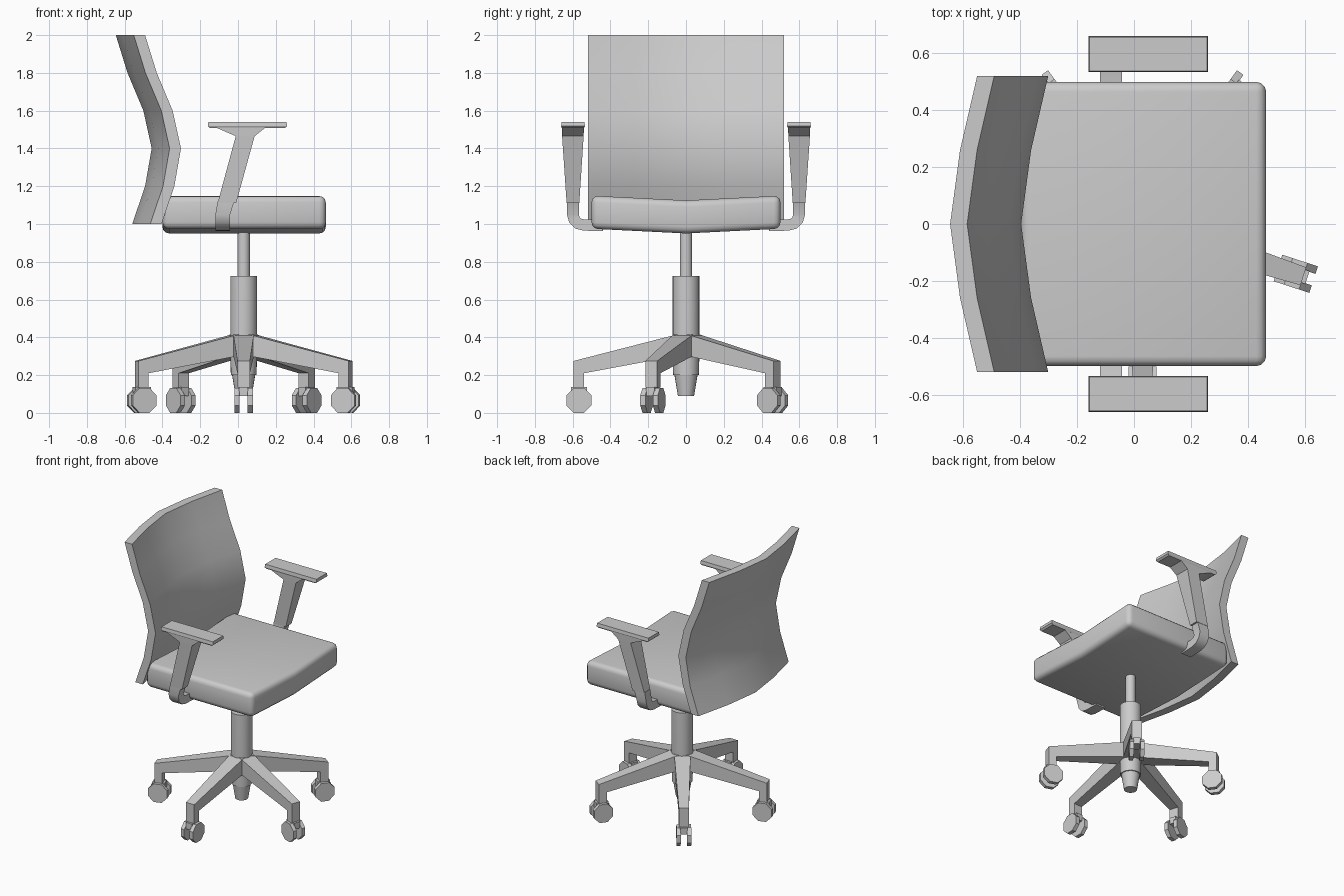
import bpy, bmesh, math
from mathutils import Matrix, Vector

if "Cube" in bpy.data.objects:
    bpy.data.objects.remove(bpy.data.objects["Cube"])

HUB_X = 0.03


def finish(name, bm, smooth=None):
    """Turn a bmesh into a named object, optionally smooth by angle (degrees)."""
    bmesh.ops.recalc_face_normals(bm, faces=bm.faces)
    me = bpy.data.meshes.new(name)
    bm.to_mesh(me)
    bm.free()
    ob = bpy.data.objects.new(name, me)
    bpy.context.collection.objects.link(ob)
    if smooth:
        bpy.ops.object.select_all(action='DESELECT')
        ob.select_set(True)
        bpy.context.view_layer.objects.active = ob
        bpy.ops.object.shade_smooth_by_angle(angle=math.radians(smooth))
    return ob


def loft(rings):
    """Join closed rings of points with side faces and cap both ends."""
    bm = bmesh.new()
    vs = [[bm.verts.new(p) for p in ring] for ring in rings]
    n = len(vs[0])
    for a, b in zip(vs, vs[1:]):
        for i in range(n):
            j = (i + 1) % n
            bm.faces.new((a[i], a[j], b[j], b[i]))
    bm.faces.new(vs[0])
    bm.faces.new(vs[-1])
    return bm


def rect(z, x0, x1, y0, y1):
    return [(x0, y0, z), (x1, y0, z), (x1, y1, z), (x0, y1, z)]


def lathe(name, profile, seg=24):
    rings = [[(HUB_X + r * math.cos(2 * math.pi * i / seg),
               r * math.sin(2 * math.pi * i / seg), z) for i in range(seg)]
             for r, z in profile]
    return finish(name, loft(rings), 30)


# Backrest: S-curved in height, bowed in plan
back = [(1.0, -0.405), (1.2, -0.337), (1.4, -0.302), (1.6, -0.346),
        (1.8, -0.43), (2.0, -0.492)]
cols = [(-0.52, 0), (-0.26, -0.06), (0, -0.095), (0.26, -0.06), (0.52, 0)]
rings = []
for y, dx in cols:
    front = [(x + dx, y, z) for z, x in back]
    rear = [(x + dx - 0.06, y, z) for z, x in reversed(back)]
    rings.append(front + rear)
bm = loft(rings)
# split the end caps into quads so they stay clean
for s in (-0.52, 0.52):
    bm.verts.ensure_lookup_table()
    base = 0 if s < 0 else 12 * 4
    for i in range(1, 5):
        bmesh.ops.connect_verts(bm, verts=[bm.verts[base + i], bm.verts[base + 11 - i]])
finish("backrest", bm, 35)

# Seat cushion with a shallow V across its width and rounded edges
bm = loft([[(-0.4, y, z), (0.465, y, z), (0.465, y, z + 0.175), (-0.4, y, z + 0.175)]
           for y, z in ((-0.5, 0.975), (0, 0.95), (0.5, 0.975))])
bm.normal_update()
bmesh.ops.recalc_face_normals(bm, faces=bm.faces)
sharp = [e for e in bm.edges if e.calc_face_angle() > 0.5]
bmesh.ops.bevel(bm, geom=sharp, offset=0.035, segments=3, profile=0.5, affect='EDGES')
finish("seat", bm, 40)

# Gas lift column
lathe("lift_piston", [(0.033, 0.6), (0.033, 0.97)])
lathe("lift_sleeve", [(0.043, 0.09), (0.061, 0.2), (0.068, 0.2), (0.071, 0.3), (0.071, 0.725)])

# Five-star base with twin-wheel casters
leg = [(0.03, 0.42, 0.055), (0.595, 0.275, 0.033), (0.595, 0.135, 0.033),
       (0.54, 0.135, 0.033), (0.54, 0.21, 0.033), (0.03, 0.305, 0.055)]
for k in range(5):
    place = Matrix.Translation((HUB_X, 0, 0)) @ Matrix.Rotation(math.radians(-90 + 72 * k), 4, 'Z')
    bm = loft([[place @ Vector((r, s * w, z)) for r, z, w in leg] for s in (-1, 1)])
    finish(f"base_leg_{k + 1}", bm)
    bm = loft([[place @ Vector(p) for p in rect(z, 0.525, 0.61, -0.024, 0.024)]
               for z in (0.09, 0.137)])
    finish(f"caster_fork_{k + 1}", bm)
    for n, (y0, y1) in enumerate(((-0.049, -0.021), (0.021, 0.049))):
        rad = 0.066 / math.cos(math.pi / 8)
        angs = [math.pi / 8 + i * math.pi / 4 for i in range(8)]
        bm = loft([[place @ Vector((0.567 + rad * math.cos(a), y, 0.066 + rad * math.sin(a)))
                    for a in angs] for y in (y0, y1)])
        finish(f"caster_wheel_{k + 1}_{n + 1}", bm)

# Armrests: curved bracket under the seat, leaning stem, flat pad
for s, side in ((-1, "right"), (1, "left")):
    # bracket path as (inner y, inner z, outer y, outer z)
    arc = [math.radians(a) for a in (-90, -60, -30, 0)]
    inner = [(0.44, 1.02)] + [(0.543 + 0.024 * math.cos(a), 1.049 + 0.024 * math.sin(a)) for a in arc]
    outer = [(0.44, 0.962)] + [(0.543 + 0.087 * math.cos(a), 1.049 + 0.084 * math.sin(a)) for a in arc]
    rings = [[(-0.12, s * a, b), (-0.042, s * a, b), (-0.042, s * c, d), (-0.12, s * c, d)]
             for (a, b), (c, d) in zip(inner, outer)]
    rings.append([(x, s * y, 1.12) for x, y in
                  ((-0.108, 0.567), (-0.02, 0.567), (-0.02, 0.63), (-0.108, 0.63))])
    finish(f"arm_bracket_{side}", loft(rings), 35)

    def y(lo, hi):
        return s * lo, s * hi
    finish(f"arm_stem_{side}", loft([rect(1.11, -0.108, -0.01, *y(0.565, 0.632)),
                                     rect(1.465, -0.012, 0.088, *y(0.542, 0.656)),
                                     rect(1.512, -0.12, 0.147, *y(0.54, 0.658))]))
    finish(f"arm_pad_{side}", loft([rect(1.508, -0.148, 0.248, *y(0.54, 0.656)),
                                    rect(1.518, -0.16, 0.26, *y(0.535, 0.661)),
                                    rect(1.54, -0.157, 0.257, *y(0.538, 0.658))]))
